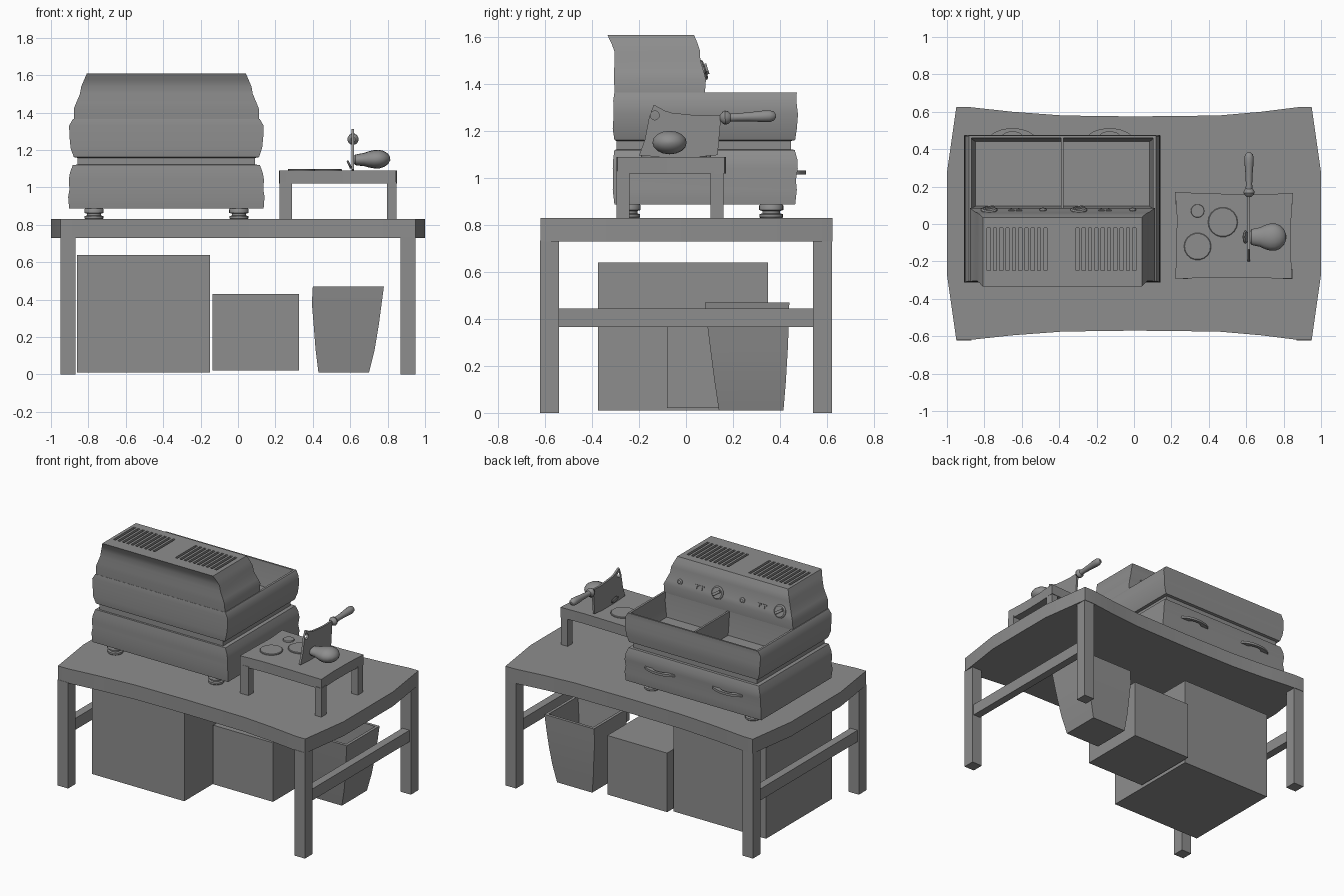
import bpy, bmesh, math
from mathutils import Matrix, Vector

if "Cube" in bpy.data.objects:
    bpy.data.objects.remove(bpy.data.objects["Cube"])

GREY = bpy.data.materials.new("grey")
GREY.diffuse_color = (0.27, 0.27, 0.27, 1)
GREY.use_nodes = True
GREY.node_tree.nodes["Principled BSDF"].inputs["Base Color"].default_value = GREY.diffuse_color


def finish(name, bm, matrix=None):
    """Turn a bmesh into a shaded, coloured object."""
    if matrix is not None:
        bm.transform(matrix)
    bmesh.ops.recalc_face_normals(bm, faces=bm.faces)
    me = bpy.data.meshes.new(name)
    bm.to_mesh(me)
    bm.free()
    me.materials.append(GREY)
    ob = bpy.data.objects.new(name, me)
    bpy.context.collection.objects.link(ob)
    shade(ob)
    return ob


def activate(ob):
    bpy.ops.object.select_all(action='DESELECT')
    ob.select_set(True)
    bpy.context.view_layer.objects.active = ob


def shade(ob):
    activate(ob)
    bpy.ops.object.shade_smooth_by_angle(angle=math.radians(35))


def loft(name, rings):
    """Closed skin through rectangles (x0, x1, y0, y1, z)."""
    bm = bmesh.new()
    loops = [[bm.verts.new(p) for p in ((a, c, z), (b, c, z), (b, d, z), (a, d, z))]
             for a, b, c, d, z in rings]
    for lo, hi in zip(loops, loops[1:]):
        for i in range(4):
            j = (i + 1) % 4
            bm.faces.new((lo[i], lo[j], hi[j], hi[i]))
    bm.faces.new(loops[0])
    bm.faces.new(loops[-1])
    return finish(name, bm)


def box(name, x0, x1, y0, y1, z0, z1):
    return loft(name, [(x0, x1, y0, y1, z0), (x0, x1, y0, y1, z1)])


def prism(name, pts, h0, h1, matrix=None):
    bm = bmesh.new()
    lo = [bm.verts.new((x, y, h0)) for x, y in pts]
    hi = [bm.verts.new((x, y, h1)) for x, y in pts]
    bm.faces.new(lo)
    bm.faces.new(hi)
    for i in range(len(pts)):
        j = (i + 1) % len(pts)
        bm.faces.new((lo[i], lo[j], hi[j], hi[i]))
    return finish(name, bm, matrix)


def lathe(name, profile, matrix, n=20):
    """Spin (radius, height) pairs about the local z axis."""
    bm = bmesh.new()
    loops = [[bm.verts.new((r * math.cos(2 * math.pi * i / n), r * math.sin(2 * math.pi * i / n), h))
              for i in range(n)] for r, h in profile]
    for lo, hi in zip(loops, loops[1:]):
        for i in range(n):
            j = (i + 1) % n
            bm.faces.new((lo[i], lo[j], hi[j], hi[i]))
    bm.faces.new(loops[0])
    bm.faces.new(loops[-1])
    return finish(name, bm, matrix)


def cut(ob, cutter):
    mod = ob.modifiers.new("cut", 'BOOLEAN')
    mod.operation = 'DIFFERENCE'
    mod.solver = 'EXACT'
    mod.object = cutter
    activate(ob)
    bpy.ops.object.modifier_apply(modifier=mod.name)
    bpy.data.objects.remove(cutter)
    shade(ob)


T = Matrix.Translation

# table top with wavy outline, legs and side rails
edge = [(-1, -.27), (-.95, -.62), (-.88, -.62), (-.65, -.595), (-.38, -.575), (0, -.57),
        (.45, -.575), (.68, -.595), (.88, -.62), (.95, -.62), (1, -.27)]
prism("table_top", edge + [(x, -y + .005) for x, y in reversed(edge)], .73, .83)
for sx in (-1, 1):
    xs = sorted((sx * .95, sx * .87))
    for sy in (-1, 1):
        box("table_leg", *xs, *sorted((sy * .622, sy * .54)), 0, .735)
    box("side_rail", *sorted((sx * .94, sx * .885)), -.545, .545, .365, .445)

# storage boxes and open bin below the table
box("large_box", -.86, -.15, -.375, .35, .01, .64)
box("small_box", -.135, .325, -.08, .40, .02, .43)
loft("bin", [(.43, .70, .14, .415, .01), (.415, .73, .122, .425, .13), (.405, .752, .105, .433, .26),
             (.395, .768, .09, .438, .38), (.40, .78, .08, .44, .47),
             (.42, .76, .10, .42, .47), (.415, .748, .11, .418, .38), (.425, .732, .125, .413, .26),
             (.435, .71, .142, .405, .13), (.447, .685, .155, .40, .03)])

# fryer: one skin for lower body, neck, tank rim and tank inside
CX = -.383
body = [(.52, -.305, .465, .888), (.525, -.312, .472, .95), (.518, -.31, .468, .99),
        (.522, -.312, .476, 1.04), (.515, -.31, .474, 1.08), (.50, -.305, .463, 1.12),
        (.475, -.295, .447, 1.122), (.475, -.295, .447, 1.158), (.495, -.305, .465, 1.162),
        (.512, -.312, .472, 1.21), (.518, -.308, .477, 1.27), (.52, -.31, .47, 1.33),
        (.50, -.305, .472, 1.365),
        (.485, .08, .46, 1.365), (.485, .083, .455, 1.30), (.465, .095, .44, 1.20)]
loft("fryer_body", [(CX - h, CX + h, a, b, z) for h, a, b, z in body])
box("tank_divider", -.39, -.376, .07, .465, 1.19, 1.36)

# hood with vent slots
hood_rings = [(.495, -.303, .08, 1.355), (.495, -.307, .085, 1.42), (.483, -.306, .077, 1.45),
              (.462, -.305, .061, 1.50), (.455, -.305, .06, 1.54), (.44, -.318, .049, 1.575),
              (.425, -.335, .034, 1.61)]
hood = loft("hood", [(CX - h, CX + h, a, b, z) for h, a, b, z in hood_rings])
bm = bmesh.new()
for start in (-.777, -.302):
    for i in range(10):
        m = T((start + i * .0337, -.135, 1.61)) @ Matrix.Diagonal((.017, .225, .05, 1))
        bmesh.ops.create_cube(bm, size=1, matrix=m)
cut(hood, finish("slot_cutter", bm))

# feet
for x in (-.77, .005):
    for y in (-.245, .363):
        lathe("fryer_foot", [(.045, .828), (.05, .834), (.05, .846), (.038, .85), (.038, .86),
                             (.052, .864), (.052, .882), (.045, .892)], T((x, y, 0)))

# dials, lamps and small markers on the sloping panel
PANEL = Matrix.Rotation(math.radians(-72), 4, 'X')
for x in (-.775, -.295):
    at = T((x, .072, 1.46)) @ PANEL
    lathe("dial", [(.044, -.01), (.044, .006), (.036, .012)], at, 24)
    prism("dial_grip", [(-.03, -.008), (.03, -.008), (.03, .008), (-.03, .008)], .01, .022,
          at @ Matrix.Rotation(math.radians(35), 4, 'Z'))
    lathe("lamp", [(.018, -.01), (.018, .007), (.01, .013)], T((x + .288, .072, 1.46)) @ PANEL, 16)
    for dx in (.12, .16):
        at = T((x + dx, .069, 1.47)) @ PANEL
        prism("switch_bar", [(-.016, -.004), (.016, -.004), (.016, .004), (-.016, .004)], -.005, .008, at)
        prism("switch_stem", [(-.004, -.004), (.004, -.004), (.004, .022), (-.004, .022)], -.005, .008, at)

# drawer handles at the back
for x in (-.65, -.13):
    arc = [math.pi * i / 12 for i in range(13)]
    outer = [(x - .12 * math.cos(a), .465 + .047 * math.sin(a) ** 1.3) for a in arc]
    inner = [(x + .055 * math.cos(a), .465 + .028 * math.sin(a)) for a in arc]
    prism("drawer_handle", outer + inner, 1.016, 1.032)

# cutting bench
prism("bench_top", [(.222, -.295), (.40, -.285), (.62, -.288), (.845, -.292), (.838, -.15), (.84, .02),
                    (.85, .165), (.68, .158), (.45, .162), (.22, .17), (.23, .03), (.225, -.15)],
      1.02, 1.09)
for xs in ((.222, .288), (.797, .847)):
    for ys in ((-.295, -.24), (.105, .16)):
        box("bench_leg", *xs, *ys, .828, 1.03)

# round slices lying on the bench
for x, y, r in ((.475, .01, .08), (.34, -.12, .073), (.34, .07, .036)):
    lathe("flat_slice", [(r, 1.088), (r, 1.096), (r * .95, 1.099)], T((x, y, 0)), 18)

# cleaver standing on edge: blade outline in the y-z plane, hole and turned handle
YZ = Matrix(((0, 0, 1, 0), (1, 0, 0, 0), (0, 1, 0, 0), (0, 0, 0, 1)))
blade = prism("cleaver_blade", [(-.2, 1.096), (-.1, 1.09), (.05, 1.09), (.135, 1.098), (.14, 1.16),
                                (.15, 1.27), (.08, 1.266), (.017, 1.27), (-.06, 1.278), (-.09, 1.287),
                                (-.137, 1.313), (-.157, 1.26), (-.175, 1.165)], .607, .621, YZ)
cut(blade, lathe("hole_cutter", [(.019, .55), (.019, .68)], T((0, -.133, 1.267)) @ YZ, 16))
ALONG_Y = Matrix.Rotation(math.radians(-88), 4, 'X')
lathe("cleaver_handle", [(.012, -.01), (.026, .002), (.03, .012), (.027, .024), (.018, .034), (.017, .06),
                         (.019, .11), (.024, .17), (.025, .20), (.02, .218), (.008, .228)],
      T((.615, .155, 1.257)) @ ALONG_Y, 16)

# vegetable being cut, with a loose slice
ALONG_X = Matrix.Rotation(math.radians(90), 4, 'Y')
SQUASH = Matrix.Diagonal((1, 1, .68, 1))
lathe("vegetable", [(.03, .0), (.042, .008), (.047, .03), (.052, .055), (.064, .08), (.073, .11),
                    (.073, .135), (.063, .16), (.042, .182), (.012, .194)],
      T((.62, -.07, 1.147)) @ Matrix.Rotation(math.radians(-2), 4, 'Y') @ SQUASH @ ALONG_X, 16)
lathe("cut_slice", [(.03, -.006), (.036, 0), (.03, .006)],
      T((.595, -.07, 1.122)) @ Matrix.Rotation(math.radians(-25), 4, 'Y') @ SQUASH @ ALONG_X, 14)
